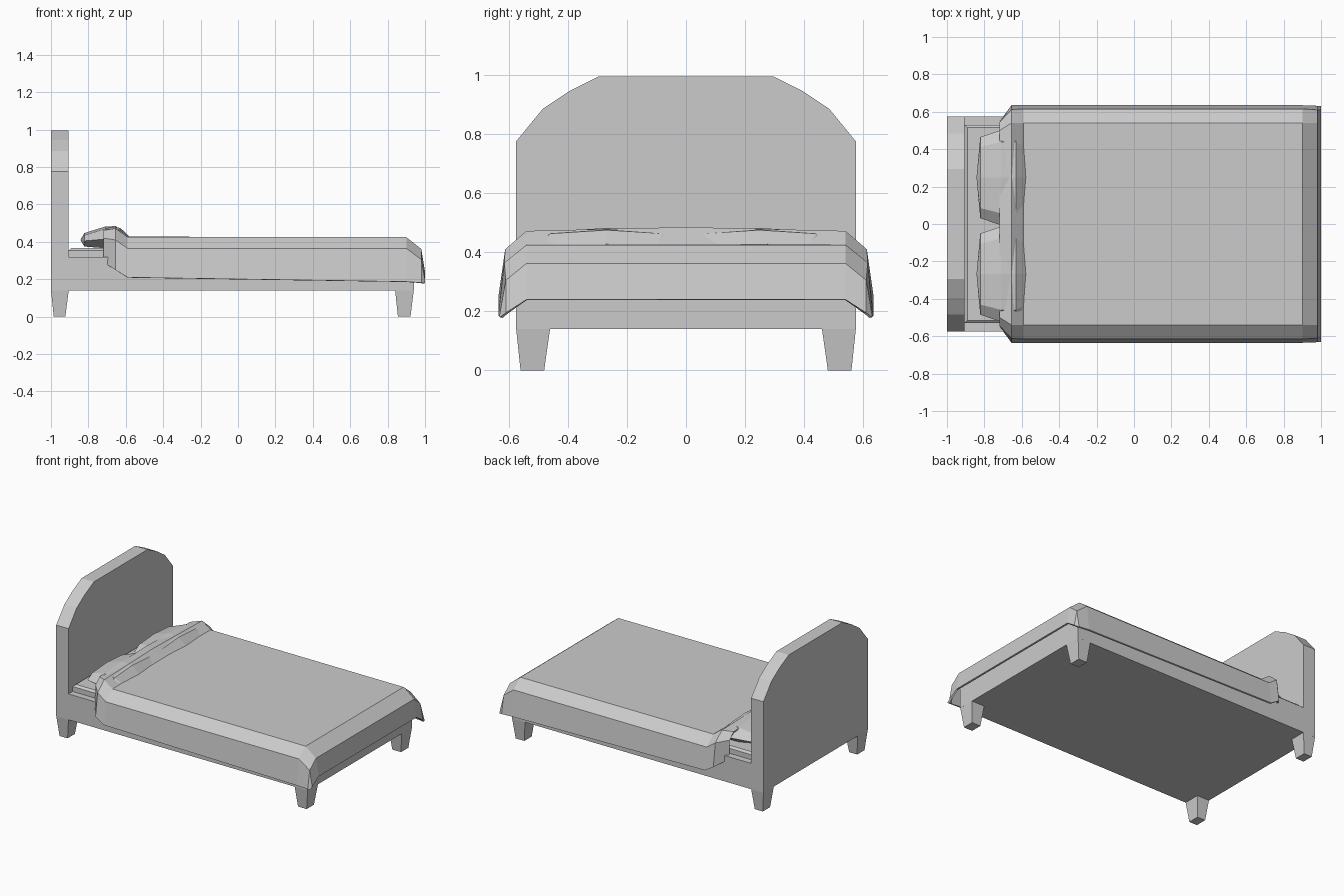
import bpy, bmesh

if "Cube" in bpy.data.objects:
    bpy.data.objects.remove(bpy.data.objects["Cube"])


def make_object(name, verts, faces):
    mesh = bpy.data.meshes.new(name)
    mesh.from_pydata(verts, [], faces)
    bm = bmesh.new()
    bm.from_mesh(mesh)
    bmesh.ops.remove_doubles(bm, verts=bm.verts, dist=0.0005)
    bmesh.ops.recalc_face_normals(bm, faces=bm.faces)
    bm.to_mesh(mesh)
    bm.free()
    ob = bpy.data.objects.new(name, mesh)
    bpy.context.collection.objects.link(ob)
    return ob


def loft(name, rings, closed=True):
    """Skin rows of points; closed rows also get end caps."""
    n = len(rings[0])
    verts = [p for r in rings for p in r]
    faces = []
    for i in range(len(rings) - 1):
        for j in range(n if closed else n - 1):
            k = (j + 1) % n
            faces.append((i*n + j, i*n + k, (i+1)*n + k, (i+1)*n + j))
    if closed:
        faces += [tuple(range(n)), tuple(range(len(verts) - n, len(verts)))]
    return make_object(name, verts, faces)


def rect(x0, x1, y0, y1, z):
    return [(x0, y0, z), (x1, y0, z), (x1, y1, z), (x0, y1, z)]


# Headboard: clipped arch profile extruded along x
half = [(0.575, 0.14), (0.575, 0.775), (0.485, 0.885), (0.395, 0.945), (0.295, 0.995)]
profile = half + [(-y, z) for y, z in reversed(half)]
loft("headboard", [[(x, y, z) for y, z in profile] for x in (-1.0, -0.905)])

# Bed frame
loft("bed_frame", [rect(-0.905, 0.94, -0.575, 0.575, z) for z in (0.14, 0.32)])

# Tapered legs
for end, x0, x1 in (("head", -1.0, -0.905), ("foot", 0.84, 0.94)):
    for side, s in (("front", -1), ("back", 1)):
        loft(f"{end}_{side}_leg", [
            rect(x0 + 0.015, x1 - 0.018, s*0.48, s*0.56, 0),
            rect(x0, x1, s*0.46, s*0.575, 0.142)])

# Mattress with a chamfered top edge
loft("mattress", [
    rect(-0.905, 0.92, -0.53, 0.53, 0.31),
    rect(-0.905, 0.92, -0.53, 0.53, 0.355),
    rect(-0.89, 0.90, -0.515, 0.515, 0.368)])

# Pillows: x, half width, seam height, top, bottom
sections = [(-0.822, 0.217, 0.405, 0.447, 0.375),
            (-0.71, 0.255, 0.415, 0.482, 0.366),
            (-0.63, 0.255, 0.41, 0.475, 0.366),
            (-0.56, 0.21, 0.39, 0.41, 0.368)]
for side, cy in (("front", -0.268), ("back", 0.248)):
    rings = [[(-0.842, cy, 0.41)] * 8]
    for x, w, zm, zt, zb in sections:
        rings.append([(x, cy + w*a, z) for a, z in (
            (1, zm), (0.75, zt - 0.012), (0, zt), (-0.75, zt - 0.012),
            (-1, zm), (-0.75, zb), (0, zb), (0.75, zb))])
    loft(f"{side}_pillow", rings)

# Blanket: centre height and half cross-section at each station along x
stations = [
    (-0.718, 0.480, (0.50, 0.462), (0.545, 0.420), (0.55, 0.29)),
    (-0.655, 0.485, (0.54, 0.472), (0.612, 0.410), (0.635, 0.25)),
    (-0.590, 0.428, (0.54, 0.426), (0.615, 0.365), (0.635, 0.21)),
    (0.900, 0.425, (0.54, 0.425), (0.615, 0.365), (0.635, 0.187)),
    (0.980, 0.362, (0.54, 0.362), (0.610, 0.305), (0.632, 0.182)),
    (1.000, 0.240, (0.54, 0.240), (0.610, 0.195), (0.630, 0.180))]
rows = []
for x, zc, *side in stations:
    rows.append([(x, -y, z) for y, z in reversed(side)] + [(x, 0, zc)]
                + [(x, y, z) for y, z in side])
blanket = loft("blanket", rows, closed=False)
bm = bmesh.new()
bm.from_mesh(blanket.data)
if sum(f.normal.z * f.calc_area() for f in bm.faces) < 0:
    bmesh.ops.reverse_faces(bm, faces=bm.faces)
bm.to_mesh(blanket.data)
bm.free()
solid = blanket.modifiers.new("thickness", 'SOLIDIFY')
solid.thickness = 0.012
solid.offset = -1
